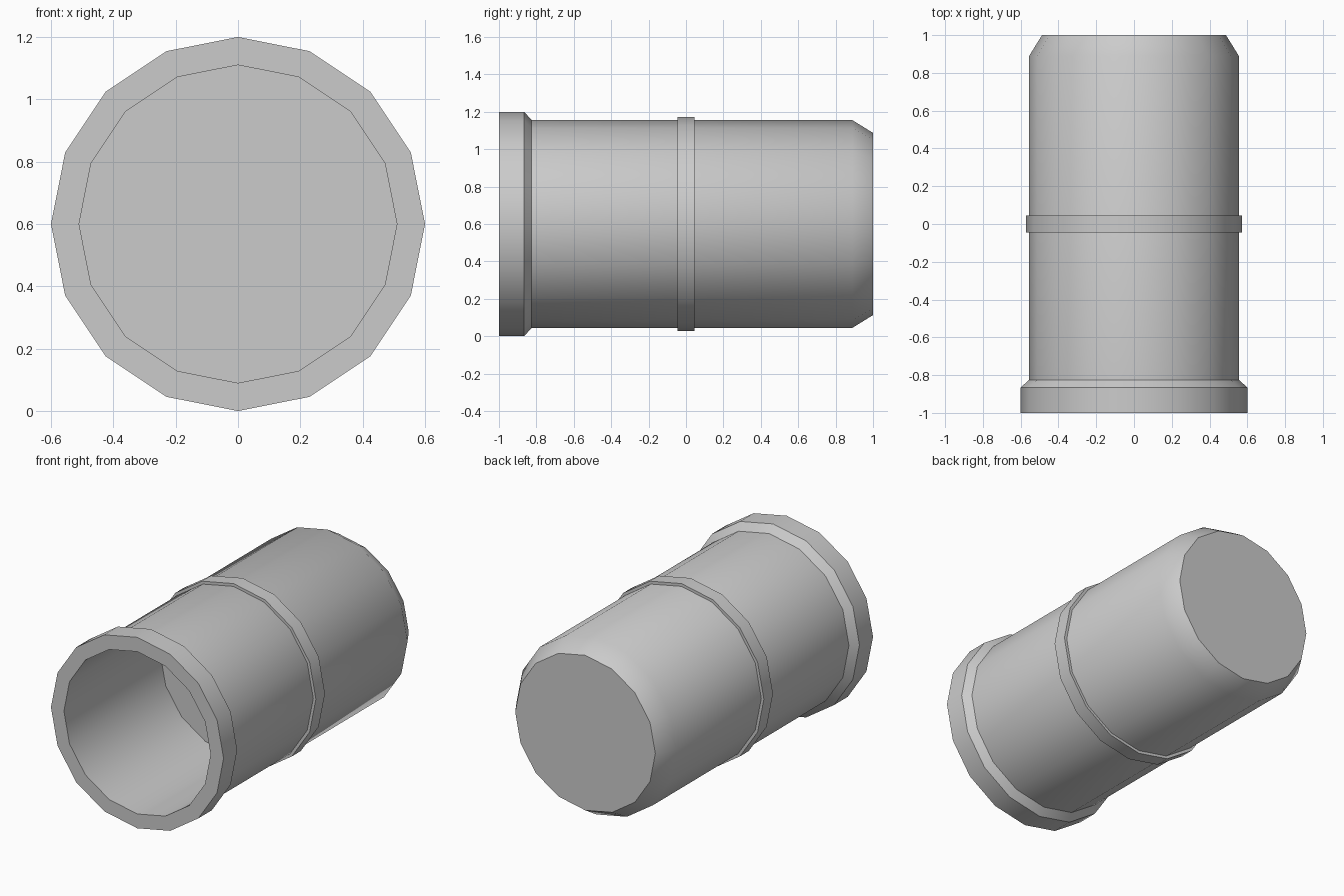
import bpy, bmesh, math

cube = bpy.data.objects.get("Cube")
if cube:
    bpy.data.objects.remove(cube, do_unlink=True)

SIDES = 16
CENTRE_Z = 0.6

grey = bpy.data.materials.new("plain_grey")
grey.use_nodes = True
colour = (0.6, 0.6, 0.6, 1)
grey.diffuse_color = colour
grey.node_tree.nodes["Principled BSDF"].inputs["Base Color"].default_value = colour


def lathe(name, profile, closed=False):
    """Turn (y, radius) points around the y axis; open ends are capped."""
    bm = bmesh.new()
    rings = []
    for y, r in profile:
        angles = [2 * math.pi * i / SIDES for i in range(SIDES)]
        rings.append([bm.verts.new((r * math.cos(a), y, CENTRE_Z + r * math.sin(a)))
                      for a in angles])
    pairs = list(zip(rings, rings[1:]))
    if closed:
        pairs.append((rings[-1], rings[0]))
    else:
        bm.faces.new(rings[0])
        bm.faces.new(rings[-1])
    for a, b in pairs:
        for i in range(SIDES):
            j = (i + 1) % SIDES
            bm.faces.new((a[i], a[j], b[j], b[i]))
    bmesh.ops.recalc_face_normals(bm, faces=bm.faces)
    mesh = bpy.data.meshes.new(name)
    bm.to_mesh(mesh)
    bm.free()
    mesh.materials.append(grey)
    obj = bpy.data.objects.new(name, mesh)
    bpy.context.collection.objects.link(obj)
    bpy.ops.object.select_all(action='DESELECT')
    obj.select_set(True)
    bpy.context.view_layer.objects.active = obj
    bpy.ops.object.shade_smooth_by_angle(angle=math.radians(35))
    return obj


# Hollow shell: socket floor, bore, front lip, collar chamfer, barrel, tapered back
lathe("barrel", [(-0.045, 0.51), (-1, 0.51), (-1, 0.6), (-0.865, 0.6),
                 (-0.825, 0.555), (0.89, 0.555), (1, 0.487)])

# Thin raised band around the middle
lathe("middle_band", [(-0.045, 0.54), (-0.045, 0.573), (0.045, 0.573), (0.045, 0.54)],
      closed=True)
